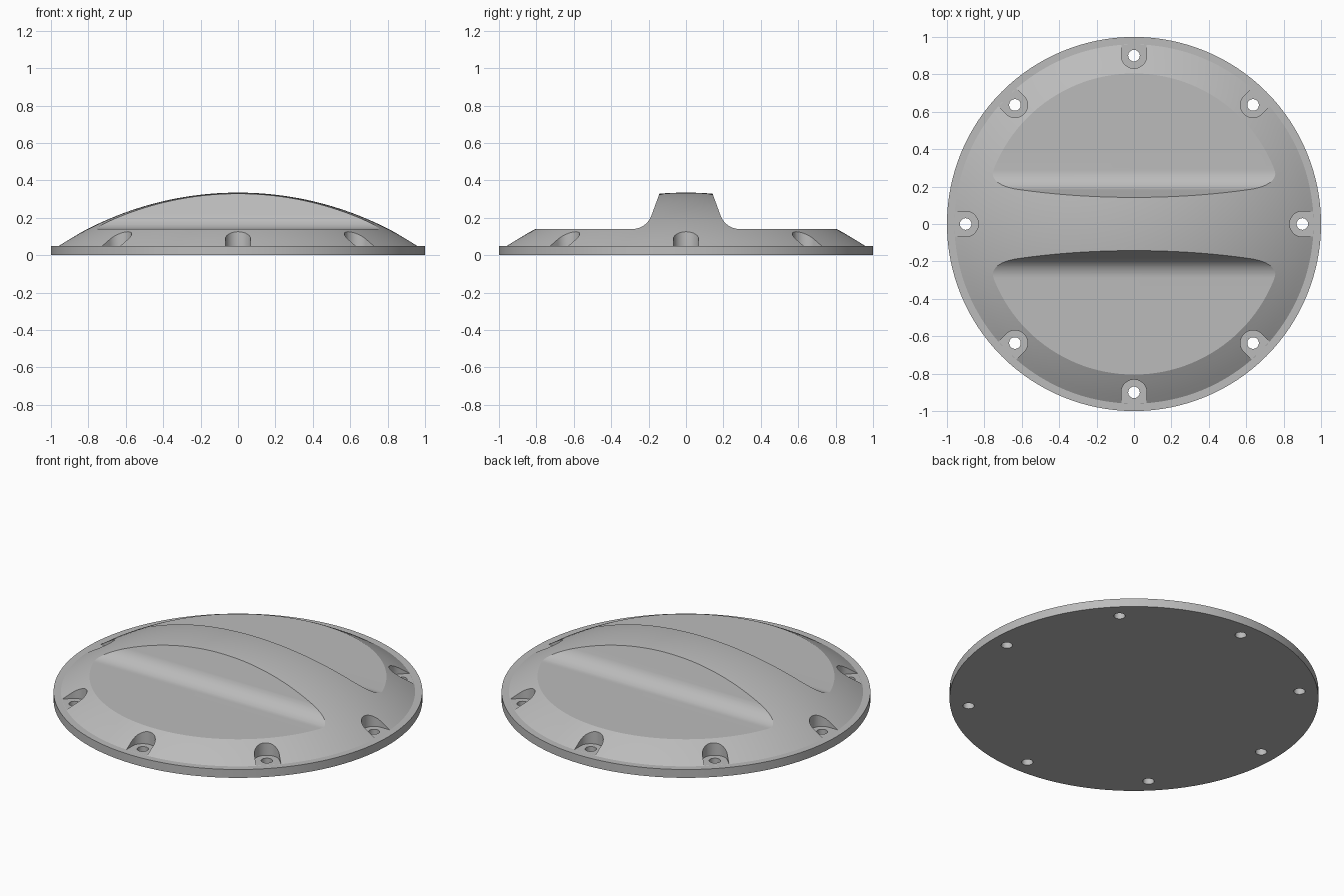
import bpy, bmesh
from math import sin, cos, tan, pi, radians, sqrt
from mathutils import Matrix, Vector

cube = bpy.data.objects.get("Cube")
if cube:
    bpy.data.objects.remove(cube, do_unlink=True)

RIM_Z, DOME_R, TOP_Z, SPHERE_R = 0.05, 0.96, 0.335, 1.76
FLOOR_Z, DRAFT, FILLET = 0.14, radians(20), 0.11

grey = bpy.data.materials.new("light grey")
grey.use_nodes = True
grey.diffuse_color = (0.5, 0.5, 0.5, 1)
grey.node_tree.nodes["Principled BSDF"].inputs["Base Color"].default_value = (0.5, 0.5, 0.5, 1)


def finish(bm, name):
    bmesh.ops.recalc_face_normals(bm, faces=bm.faces)
    mesh = bpy.data.meshes.new(name)
    bm.to_mesh(mesh)
    bm.free()
    mesh.materials.append(grey)
    obj = bpy.data.objects.new(name, mesh)
    bpy.context.collection.objects.link(obj)
    return obj


def lathe(name, profile, steps):
    bm = bmesh.new()
    verts = [bm.verts.new((r, 0, z)) for r, z in profile]
    edges = [bm.edges.new(pair) for pair in zip(verts, verts[1:])]
    bmesh.ops.spin(bm, geom=verts + edges, cent=(0, 0, 0), axis=(0, 0, 1),
                   angle=2 * pi, steps=steps)
    bmesh.ops.remove_doubles(bm, verts=bm.verts, dist=1e-4)
    return finish(bm, name)


def prism(name, outline, depth, turn=None):
    bm = bmesh.new()
    face = bm.faces.new([bm.verts.new(p) for p in outline])
    ext = bmesh.ops.extrude_face_region(bm, geom=[face])["geom"]
    bmesh.ops.translate(bm, vec=depth, verts=[v for v in ext if isinstance(v, bmesh.types.BMVert)])
    if turn:
        bmesh.ops.transform(bm, matrix=turn, verts=bm.verts)
    return finish(bm, name)


# Domed cover with a flat outer rim
rings = 24
profile = [(0, 0), (1, 0), (1, RIM_Z), (DOME_R, RIM_Z)]
for i in range(rings - 1, -1, -1):
    r = DOME_R * i / rings
    profile.append((r, TOP_Z - SPHERE_R + sqrt(SPHERE_R ** 2 - r * r)))
cover = lathe("domed_cover", profile, 128)
cutters = []

# Pockets either side of the central ridge, with drafted and filleted walls
cy = 0.14 + (TOP_Z - FLOOR_Z - FILLET) * tan(DRAFT) + FILLET / cos(DRAFT)
cz = FLOOR_Z + FILLET
wall = [(0.14 + (TOP_Z - 0.5) * tan(DRAFT), 0.5)]
for i in range(13):
    a = pi + DRAFT + (pi / 2 - DRAFT) * i / 12
    wall.append((cy + FILLET * cos(a), cz + FILLET * sin(a)))
wall += [(1.2, FLOOR_Z), (1.2, 0.5)]
for side, label in ((1, "back"), (-1, "front")):
    cutters.append(prism(label + "_pocket_cutter", [(-1.2, side * y, z) for y, z in wall],
                         Vector((2.4, 0, 0))))

# Screw slots and through holes around the rim
slot = [(1.2, -0.068), (1.2, 0.068)]
slot += [(0.9 + 0.068 * cos(a), 0.068 * sin(a)) for a in (pi / 2 + pi * i / 20 for i in range(21))]
hole = [(0.9 + 0.031 * cos(a), 0.031 * sin(a)) for a in (2 * pi * i / 28 for i in range(28))]
for k in range(8):
    turn = Matrix.Rotation(k * pi / 4, 4, "Z")
    cutters.append(prism("slot_cutter", [(x, y, RIM_Z + 0.0005) for x, y in slot],
                         Vector((0, 0, 0.4)), turn))
    cutters.append(prism("hole_cutter", [(x, y, -0.1) for x, y in hole],
                         Vector((0, 0, 0.4)), turn))

# Cut everything out of the cover
bpy.ops.object.select_all(action="DESELECT")
bpy.context.view_layer.objects.active = cover
cover.select_set(True)
for cutter in cutters:
    cutter.hide_render = True
    mod = cover.modifiers.new("cut", "BOOLEAN")
    mod.operation, mod.solver, mod.object = "DIFFERENCE", "EXACT", cutter
    bpy.ops.object.modifier_apply(modifier=mod.name)
    bpy.data.objects.remove(cutter, do_unlink=True)

bpy.ops.object.shade_smooth_by_angle(angle=radians(24))
